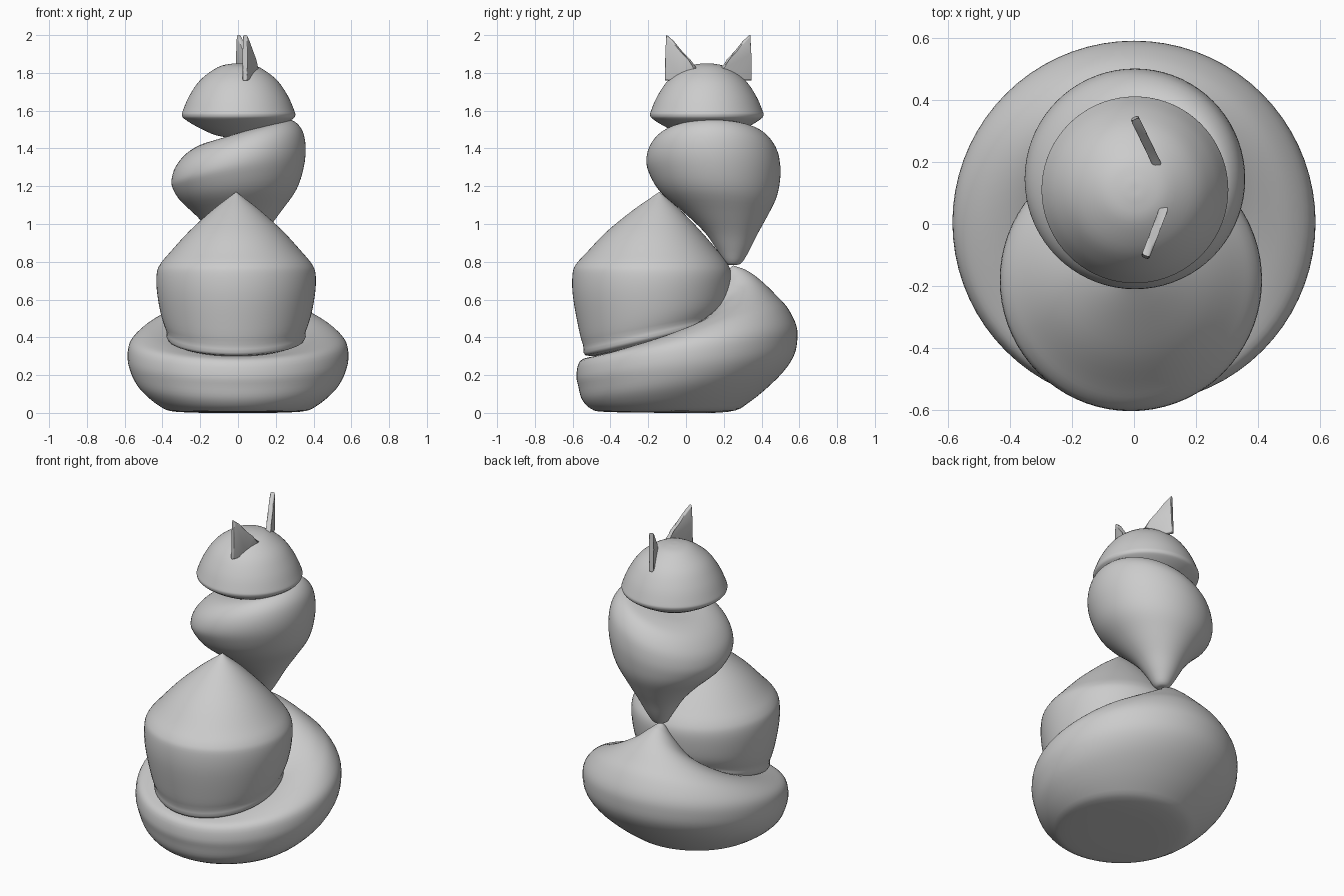
import bpy, bmesh, math
from mathutils import Vector

old = bpy.data.objects.get("Cube")
if old:
    bpy.data.objects.remove(old, do_unlink=True)

SIDES = 72
STEPS = 4

clay = bpy.data.materials.new("light_grey")
clay.use_nodes = True
GREY = (0.6, 0.6, 0.6, 1)
clay.diffuse_color = GREY
clay.node_tree.nodes["Principled BSDF"].inputs["Base Color"].default_value = GREY


def finish(name, bm, angle):
    """Turn a bmesh into a smooth shaded, coloured object."""
    bmesh.ops.recalc_face_normals(bm, faces=bm.faces)
    mesh = bpy.data.meshes.new(name)
    bm.to_mesh(mesh)
    bm.free()
    mesh.materials.append(clay)
    ob = bpy.data.objects.new(name, mesh)
    bpy.context.collection.objects.link(ob)
    bpy.ops.object.select_all(action='DESELECT')
    ob.select_set(True)
    bpy.context.view_layer.objects.active = ob
    bpy.ops.object.shade_smooth_by_angle(angle=math.radians(angle))
    return ob


def spline(a, b, c, d, t):
    """Catmull-Rom blend of four ring settings."""
    return [0.5 * (2*q + (r - p)*t + (2*p - 5*q + 4*r - s)*t*t
                   + (3*q - p - 3*r + s)*t**3) for p, q, r, s in zip(a, b, c, d)]


def blob(name, cx, rings):
    """Loft tilted circles: (centre y, radius, z, tilt along y, tilt along x)."""
    rings = [tuple(r) + (0,) * (5 - len(r)) for r in rings]
    path = []
    for i in range(len(rings) - 1):
        a, d = rings[max(i - 1, 0)], rings[min(i + 2, len(rings) - 1)]
        path += [spline(a, rings[i], rings[i + 1], d, k / STEPS) for k in range(STEPS)]
    bm = bmesh.new()
    loops = []
    for cy, r, z, ty, tx in path[1:]:
        loop = []
        for k in range(SIDES):
            a = math.tau * k / SIDES
            c, s = math.cos(a), math.sin(a)
            loop.append(bm.verts.new((cx + r*c, cy + r*s, z + ty*s + tx*c)))
        loops.append(loop)
    for lo, hi in zip(loops, loops[1:]):
        for k in range(SIDES):
            n = (k + 1) % SIDES
            bm.faces.new((lo[k], lo[n], hi[n], hi[k]))
    # close both poles with fans
    for end, loop in ((rings[0], loops[0]), (rings[-1], loops[-1])):
        pole = bm.verts.new((cx, end[0], end[2]))
        for k in range(SIDES):
            bm.faces.new((pole, loop[k], loop[(k + 1) % SIDES]))
    return finish(name, bm, 60)


# Wide bottom coil with its peak at the back
blob("bottom_coil", 0, [
    (-.1, 0, 0), (-.1, .32, .005), (-.08, .42, .04, .02), (-.03, .52, .13, .06),
    (0, .57, .22, .08), (.005, .585, .3, .1), (.01, .57, .375, .1),
    (.025, .51, .43, .13), (.06, .42, .47, .15), (.12, .3, .51, .17),
    (.19, .17, .58, .15), (.23, .08, .69, .07), (.25, .03, .76, .01), (.25, 0, .78)])

# Middle coil with its peak at the front
blob("middle_coil", -.01, [
    (-.15, 0, .36), (-.17, .33, .38, .08), (-.175, .37, .44, .08),
    (-.175, .4, .53, .05), (-.18, .42, .65, .02), (-.18, .42, .74), (-.18, .4, .79),
    (-.175, .35, .85), (-.17, .25, .96), (-.155, .13, 1.07), (-.145, .04, 1.14),
    (-.14, 0, 1.17)])

# Leaning upper coil tapering down to a point at the back
blob("upper_coil", .003, [
    (.25, 0, .785), (.25, .04, .79), (.245, .085, .86, -.01), (.235, .14, .95, -.01),
    (.21, .22, 1.05, -.01, .01), (.17, .305, 1.15, -.02, .03),
    (.15, .345, 1.24, -.03, .06), (.145, .355, 1.32, -.02, .09),
    (.145, .335, 1.4, -.01, .1), (.14, .28, 1.46, 0, .09), (.13, .2, 1.48, 0, .06),
    (.12, .1, 1.48, 0, .03), (.12, 0, 1.48)])

# Domed head with a shallow cone underneath
blob("head", .003, [
    (.11, 0, 1.45), (.11, .12, 1.47), (.11, .22, 1.515), (.11, .285, 1.555),
    (.11, .3, 1.575), (.11, .295, 1.6), (.11, .26, 1.68), (.11, .2, 1.765),
    (.11, .11, 1.83), (.11, .04, 1.848), (.11, 0, 1.85)])

# Thin pointed ears, each running from its outer edge to its inner end
EAR = [(0, 1.76), (.006, 1.9), (.008, 2.0), (.045, 1.97), (.09, 1.915),
       (.13, 1.865), (.18, 1.825), (.09, 1.76)]


def ear(name, outer, inner):
    start = Vector((*outer, 0))
    along = (Vector((*inner, 0)) - start).normalized()
    across = Vector((-along.y, along.x, 0))
    bm = bmesh.new()
    walls = [[bm.verts.new(start + along*u + across*side + Vector((0, 0, z)))
              for u, z in EAR] for side in (-.014, .014)]
    for wall in walls:
        bm.faces.new(wall)
    n = len(EAR)
    for k in range(n):
        bm.faces.new((walls[0][k], walls[0][(k + 1) % n],
                      walls[1][(k + 1) % n], walls[1][k]))
    rim = [e for e in bm.edges if (e.verts[0] in walls[0]) == (e.verts[1] in walls[0])]
    bmesh.ops.bevel(bm, geom=rim, offset=.009, segments=3, affect='EDGES', profile=.5)
    finish(name, bm, 50)


ear("front_ear", (.035, -.11), (.1, .06))
ear("back_ear", (.0, .345), (.08, .18))
